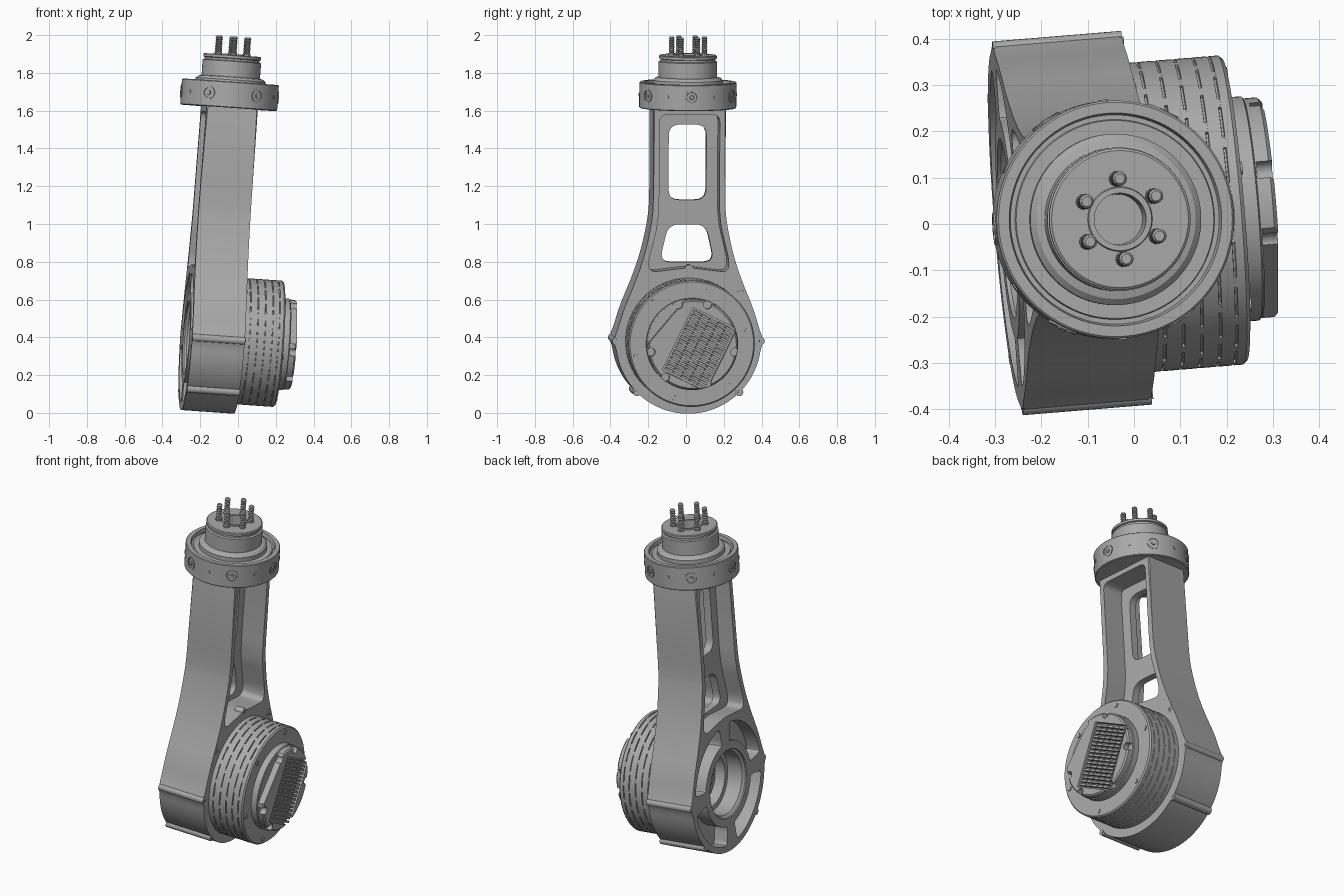
import bpy, bmesh
from math import sin, cos, pi, radians
from mathutils import Matrix, Vector

if "Cube" in bpy.data.objects:
    bpy.data.objects.remove(bpy.data.objects["Cube"])

grey = bpy.data.materials.new("machined_grey")
grey.use_nodes = True
grey.diffuse_color = (0.4, 0.4, 0.4, 1)
grey.node_tree.nodes["Principled BSDF"].inputs["Base Color"].default_value = (0.4, 0.4, 0.4, 1)

# The whole assembly leans slightly and is turned a little
POSE = (Matrix.Translation((-0.135, 0.002, 0.39)) @ Matrix.Rotation(radians(4.7), 4, 'Z')
        @ Matrix.Rotation(radians(4), 4, 'Y'))
ALONG_X = Matrix.Rotation(pi / 2, 4, 'Y')
NONE = Matrix.Identity(4)


def rounded(pts, r, steps=5):
    """Closed polygon with its corners rounded."""
    out = []
    pts = [Vector(p) for p in pts]
    for i, p in enumerate(pts):
        a, b = pts[i - 1] - p, pts[(i + 1) % len(pts)] - p
        a = p + a.normalized() * min(r, a.length * 0.49)
        b = p + b.normalized() * min(r, b.length * 0.49)
        for k in range(steps + 1):
            t = k / steps
            out.append(a * (1 - t) ** 2 + p * 2 * t * (1 - t) + b * t * t)
    return out


def mirrored(half):
    """Full outline from the points of its +y half."""
    return half + [(-y, z) for y, z in reversed(half) if y > 0]


def prism(pts, x0, x1, chamfer=0):
    """Outline in the yz plane, extruded along x."""
    bm = bmesh.new()
    lo = [bm.verts.new((x0, p[0], p[1])) for p in pts]
    hi = [bm.verts.new((x1, p[0], p[1])) for p in pts]
    caps = [bm.faces.new(lo), bm.faces.new(hi)]
    for i in range(len(pts)):
        bm.faces.new((lo[i - 1], lo[i], hi[i], hi[i - 1]))
    if chamfer:
        edges = list({e for f in caps for e in f.edges})
        bmesh.ops.bevel(bm, geom=edges, offset=chamfer, segments=1, affect='EDGES')
    return bm


def lathe(profile, m=NONE, n=72, bm=None):
    """Profile of (radius, height) turned about z; ends at radius 0 close it."""
    bm = bm or bmesh.new()
    rings = []
    for r, h in profile:
        count = n if r > 0 else 1
        rings.append([bm.verts.new(m @ Vector((r * cos(2 * pi * i / n), r * sin(2 * pi * i / n), h)))
                      for i in range(count)])
    for a, b in zip(rings, rings[1:]):
        for i in range(n):
            j = (i + 1) % n
            if len(a) == 1:
                bm.faces.new((a[0], b[j], b[i]))
            elif len(b) == 1:
                bm.faces.new((a[i], a[j], b[0]))
            else:
                bm.faces.new((a[i], a[j], b[j], b[i]))
    return bm


def rod(r, h0, h1, m=NONE, n=24, bm=None):
    return lathe([(0, h0), (r, h0), (r, h1), (0, h1)], m, n, bm)


def box(size, m, bm):
    bmesh.ops.create_cube(bm, size=1, matrix=m @ Matrix.Diagonal((*size, 1)))


def at(y, z):
    """Frame whose z axis runs along x, set at the given y and z."""
    return Matrix.Translation((0, y, z)) @ ALONG_X


def polar(r, degrees):
    return r * cos(radians(degrees)), r * sin(radians(degrees))


def make(name, bm):
    bmesh.ops.recalc_face_normals(bm, faces=bm.faces[:])
    mesh = bpy.data.meshes.new(name)
    bm.to_mesh(mesh)
    bm.free()
    ob = bpy.data.objects.new(name, mesh)
    bpy.context.collection.objects.link(ob)
    return ob


def cut(ob, *cutters):
    for bm in cutters:
        tool = make("cutter", bm)
        tool.hide_render = True
        mod = ob.modifiers.new("cut", 'BOOLEAN')
        mod.operation, mod.solver, mod.object = 'DIFFERENCE', 'EXACT', tool
        deps = bpy.context.evaluated_depsgraph_get()
        mesh = bpy.data.meshes.new_from_object(ob.evaluated_get(deps))
        ob.modifiers.clear()
        ob.data = mesh
        bpy.data.objects.remove(tool)


def finish(ob):
    ob.data.materials.clear()
    ob.data.materials.append(grey)
    ob.data.shade_smooth()
    ob.data.set_sharp_from_angle(angle=radians(28))
    ob.matrix_world = POSE


# Arm housing: round joint end with side ridges, flaring into a straight beam
R = 0.387
half = [polar(R, a) for a in range(-85, 0, 10)] + [
    (0.402, 0), (0.376, 0.06), (0.345, 0.17), (0.285, 0.31), (0.235, 0.455), (0.2, 0.62),
    (0.19, 0.72), (0.193, 1.34)]
body = prism(rounded(mirrored(half), 0.1, 3), -0.14, 0.14, chamfer=0.006)
for v in body.verts:
    if v.co.x < 0 and v.co.z > 0.3:  # the beam thins a little towards the collar
        v.co.x += 0.009 * (v.co.z - 0.3)
arm = make("arm_housing", body)

# Deep channels on both faces leave a thin web with two windows
pocket = rounded(mirrored([(0, 0.39), (0.1, 0.378), (0.205, 0.365), (0.215, 0.42), (0.17, 0.6),
                           (0.16, 0.7), (0.16, 1.2)]), 0.04)
upper = rounded(mirrored([(0.1, 0.74), (0.1, 1.14)]), 0.06)
lower = rounded(mirrored([(0.145, 0.41), (0.1, 0.61)]), 0.06)
cut(arm, prism(pocket, 0.005, 0.3), prism(pocket, -0.3, -0.04),
    prism(upper, -0.2, 0.2), prism(lower, -0.2, 0.2))

# Stepped bore and kidney pockets around it on the outer face
cut(arm, lathe([(0, -0.2), (0.195, -0.2), (0.195, -0.132), (0.18, -0.12), (0.18, -0.03),
                (0.15, -0.03), (0.15, 0.05), (0, 0.05)], ALONG_X))
for mid in range(45, 360, 90):
    span = range(mid - 36, mid + 37, 6)
    kidney = [polar(0.35, a) for a in span] + [polar(0.24, a) for a in reversed(span)]
    cut(arm, prism(rounded(kidney, 0.03, 3), -0.3, -0.06))

# Hub seen at the bottom of the bore
hub = lathe([(0, 0.06), (0.13, 0.06), (0.13, 0.02), (0.07, 0.02), (0.07, 0), (0.045, 0),
             (0.045, 0.04), (0, 0.04)], ALONG_X)
for k in range(6):
    rod(0.012, 0.005, 0.03, at(*polar(0.1, 60 * k)), 6, hub)
make("joint_hub", hub)

# Screw ears around the joint flange, running the full depth at the sides and bottom
ears = bmesh.new()
for a, start in ((0, -0.139), (180, -0.139), (225, -0.139), (315, -0.139), (43, 0.1), (90, 0.09), (137, 0.1)):
    y, z = polar(0.384, a)
    rod(0.021, start, 0.141, at(y, z), 20, ears)
    rod(0.01, 0.135, 0.145, at(y, z), 6, ears)
make("screw_ears", ears)

# Motor drum with thin grooves, bridged so that they read as dashes
grooves = (0.165, 0.205, 0.245, 0.285, 0.32)
profile = [(0, 0.12), (0.335, 0.12)]
for g in grooves:
    profile += [(0.335, g), (0.328, g + 0.001), (0.328, g + 0.005), (0.335, g + 0.006)]
profile += [(0.335, 0.345), (0.328, 0.353), (0, 0.353)]
make("motor_drum", lathe(profile, ALONG_X, 96))
bridges = bmesh.new()
for i, g in enumerate(grooves):
    for k in range(20):
        turn = Matrix.Rotation(radians(18 * k + 7 * i), 4, 'X')
        box((0.006, 0.025, 0.008), turn @ Matrix.Translation((g + 0.003, 0, 0.3305)), bridges)
make("groove_bridges", bridges)

screws = bmesh.new()
for k in range(6):
    rod(0.014, 0.345, 0.358, at(*polar(0.302, 13 + 60 * k)), 16, screws)
make("motor_cover_screws", screws)

# Connector base and cover, with side notches, a flat and a finned recess
make("cover_base", lathe([(0, 0.35), (0.243, 0.35), (0.243, 0.388), (0.235, 0.393), (0, 0.393)], ALONG_X))
cover = make("finned_cover", lathe([(0, 0.38), (0.238, 0.38), (0.238, 0.421), (0.23, 0.429), (0, 0.429)], ALONG_X))
for a in (70, 110, 190, 230, 290, 350):
    cut(cover, rod(0.022, 0.394, 0.5, at(*polar(0.226, a))))
flat = bmesh.new()
box((0.1, 0.2, 0.6), Matrix.Rotation(radians(140), 4, 'X') @ Matrix.Translation((0.444, 0.285, 0)), flat)
tilt = Matrix.Translation((0.403, 0.035, -0.025)) @ Matrix.Rotation(radians(-26), 4, 'X')
recess = bmesh.new()
box((0.1, 0.26, 0.37), tilt @ Matrix.Translation((0.047, 0, 0)), recess)
cut(cover, flat, recess)

fins = bmesh.new()
for k in range(17):
    for side in range(5):
        box((0.03, 0.044, 0.012),
            tilt @ Matrix.Translation((0.008, 0.048 * (side - 2), 0.021 * (k - 8))), fins)
make("heat_fins", fins)

# Collar, pedestal and hollow cap on top of the arm
make("collar_and_cap", lathe([
    (0, 1.228), (0.253, 1.228), (0.257, 1.232), (0.257, 1.362), (0.253, 1.366), (0.23, 1.366),
    (0.226, 1.345), (0.216, 1.345), (0.214, 1.352), (0.185, 1.352), (0.185, 1.376), (0.172, 1.388),
    (0.155, 1.392), (0.155, 1.474), (0.145, 1.478), (0.145, 1.488), (0.153, 1.491), (0.153, 1.504),
    (0.148, 1.508), (0.07, 1.508), (0.068, 1.513), (0.056, 1.513), (0.054, 1.43), (0, 1.43)], n=96))

# Ringed plugs and small screws around the collar
plugs = bmesh.new()
for k in range(6):
    lift = Matrix.Translation((0, 0, 1.3))
    lathe([(0, 0.245), (0.034, 0.245), (0.034, 0.26), (0.027, 0.26), (0.026, 0.256), (0.012, 0.256),
           (0.01, 0.262), (0, 0.262)], lift @ Matrix.Rotation(radians(60 * k), 4, 'Z') @ ALONG_X, 24, plugs)
    rod(0.01, 0.25, 0.26, lift @ Matrix.Rotation(radians(60 * k + 30), 4, 'Z') @ ALONG_X, 12, plugs)
make("collar_plugs", plugs)

# Threaded studs standing on the cap
thread = [(0, 1.5), (0.017, 1.5), (0.017, 1.518)]
for k in range(8):
    thread += [(0.012, 1.522 + 0.0102 * k), (0.016, 1.527 + 0.0102 * k)]
thread += [(0.011, 1.606), (0, 1.606)]
studs = bmesh.new()
for k in range(6):
    x, y = polar(0.087, 30 + 60 * k)
    lathe(thread, Matrix.Translation((x, y, 0)), 10, studs)
make("threaded_studs", studs)

for ob in bpy.context.collection.objects:
    if ob.type == 'MESH':
        finish(ob)
